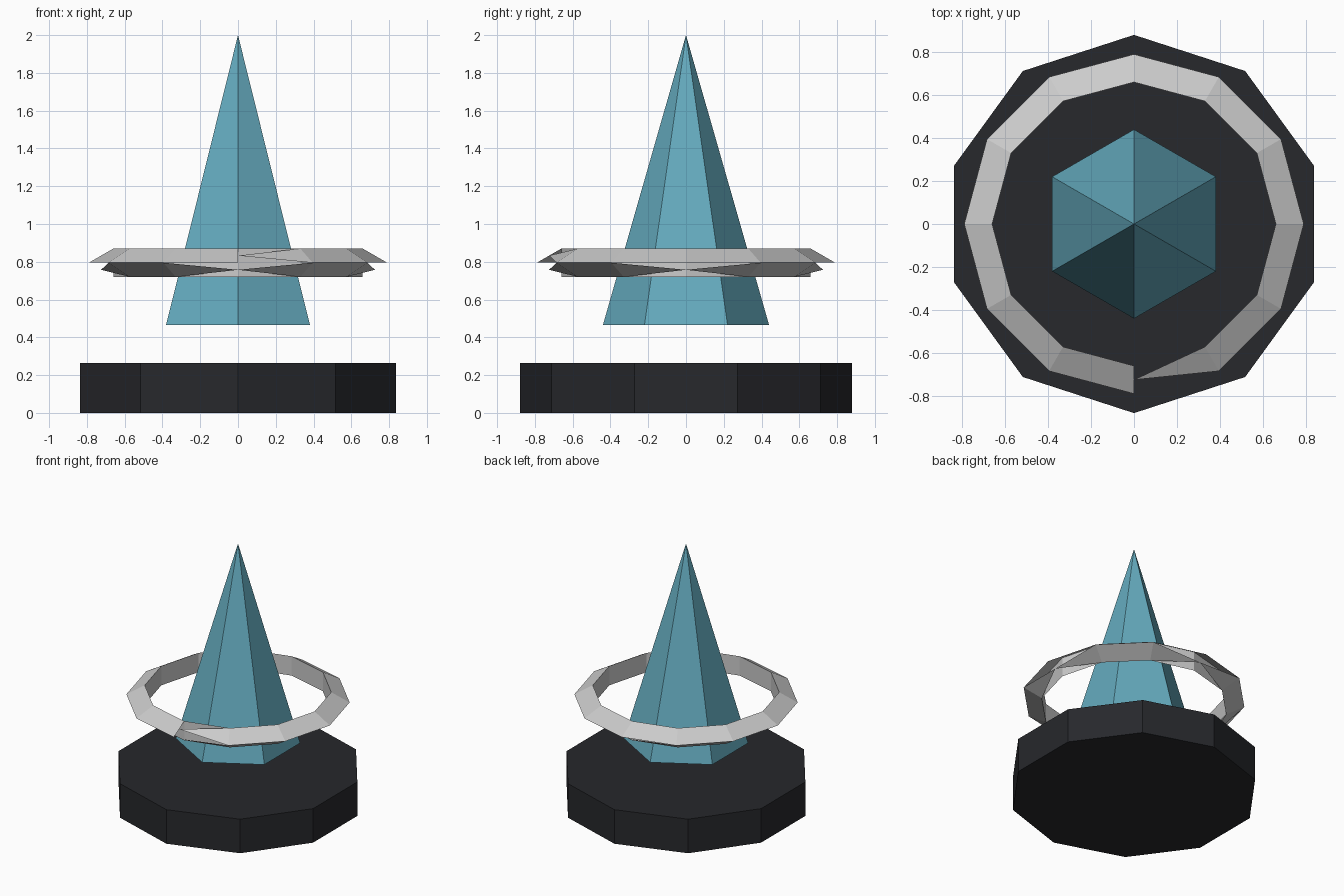
import bpy, bmesh
from math import sin, cos, radians
from mathutils import Vector

if "Cube" in bpy.data.objects:
    bpy.data.objects.remove(bpy.data.objects["Cube"])


def tint(obj, name, rgb):
    mat = bpy.data.materials.new(name)
    mat.diffuse_color = (*rgb, 1)
    mat.use_nodes = True
    mat.node_tree.nodes["Principled BSDF"].inputs["Base Color"].default_value = mat.diffuse_color
    obj.data.materials.append(mat)


def tapered(name, sides, r_bottom, r_top, z0, z1):
    bpy.ops.mesh.primitive_cone_add(vertices=sides, radius1=r_bottom, radius2=r_top,
                                    depth=z1 - z0, location=(0, 0, (z0 + z1) / 2))
    obj = bpy.context.object
    obj.name = name
    return obj


# Ten-sided plinth
base = tapered("base", 10, 0.88, 0.88, 0, 0.265)
tint(base, "dark_stone", (0.02, 0.021, 0.025))

# Six-sided floating spike
spike = tapered("crystal_spike", 6, 0.44, 0, 0.465, 2.0)
tint(spike, "teal", (0.13, 0.41, 0.52))

# Floating ring: triangular section, three strips of twelve facets
OUTER, TOP, BOTTOM = (0.79, 0.795), (0.66, 0.87), (0.66, 0.72)
STEPS = 12


def on_ring(step, point):
    a = radians(-90 + step * 360 / STEPS)
    return Vector((point[0] * cos(a), point[0] * sin(a), point[1]))


bm = bmesh.new()


def strip(p, q, pinched):
    """Facets between section corners p and q; pinched(i, end) tapers an end to a point."""
    mid = ((p[0] + q[0]) / 2, (p[1] + q[1]) / 2)

    def edge(i, end):
        return [on_ring(i + end, c) for c in ((mid,) if pinched(i, end) else (p, q))]

    for i in range(STEPS):
        loop = edge(i, 0)[::-1] + edge(i, 1)
        bm.faces.new([bm.verts.new(v) for v in loop])


# Upper slope pinches once at the front seam, lower slope every quarter turn
strip(OUTER, TOP, lambda i, end: i == 0 and end == 0)
strip(BOTTOM, OUTER, lambda i, end: (i + end) % 3 == 0)
strip(TOP, BOTTOM, lambda i, end: False)
bmesh.ops.remove_doubles(bm, verts=bm.verts, dist=0.0001)

mesh = bpy.data.meshes.new("floating_ring")
bm.to_mesh(mesh)
bm.free()
bpy.context.collection.objects.link(bpy.data.objects.new("floating_ring", mesh))
